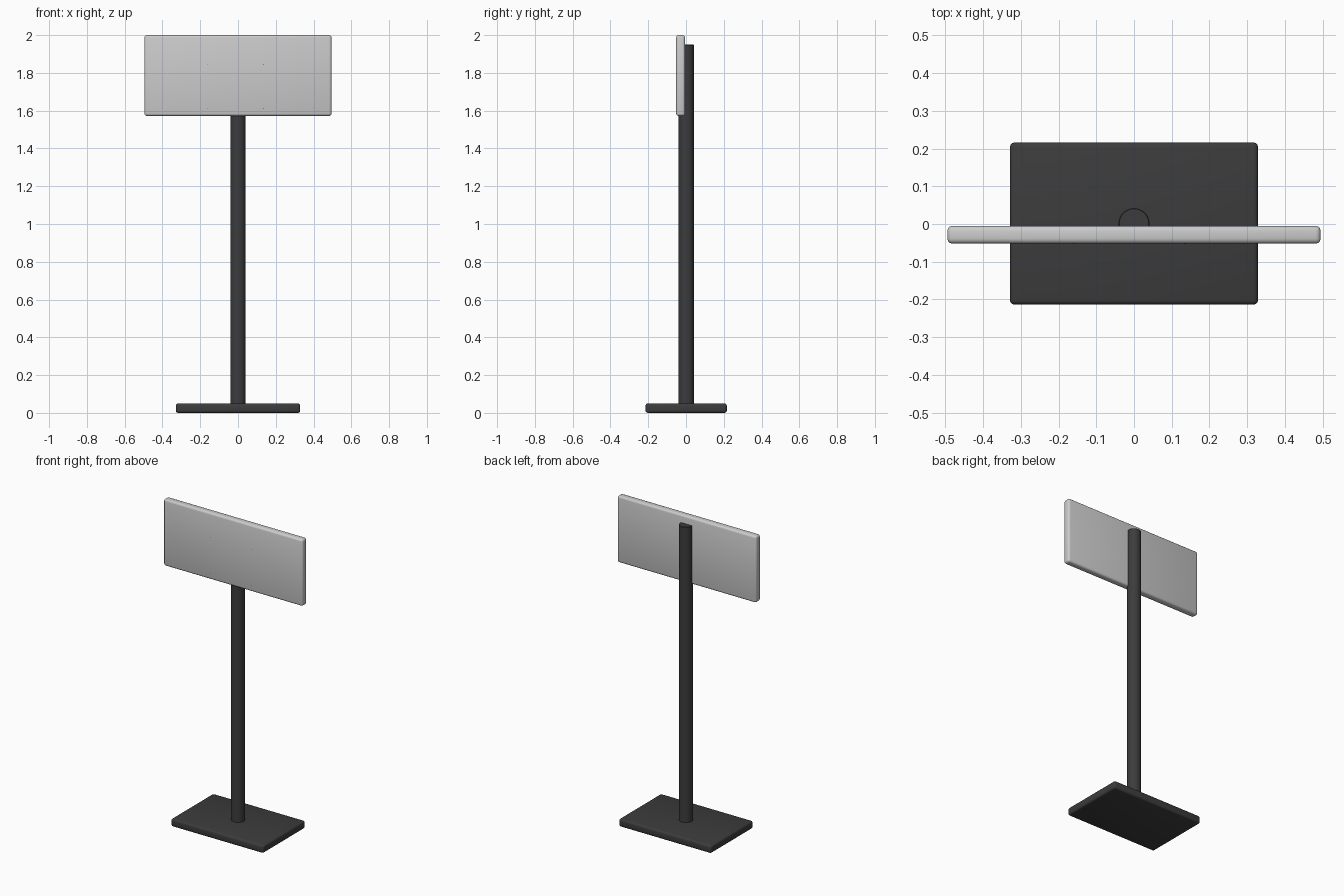
import bpy, math

if "Cube" in bpy.data.objects:
    bpy.data.objects.remove(bpy.data.objects["Cube"])


def material(name, rgb):
    m = bpy.data.materials.new(name)
    m.diffuse_color = (*rgb, 1)
    m.use_nodes = True
    m.node_tree.nodes["Principled BSDF"].inputs["Base Color"].default_value = m.diffuse_color
    return m


DARK = material("charcoal metal", (0.045, 0.045, 0.045))
LIGHT = material("light grey", (0.6, 0.6, 0.6))


def finish(ob, name, mat, bevel=0.0, segments=3):
    ob.name = name
    ob.data.materials.append(mat)
    if bevel:
        mod = ob.modifiers.new("rounded edges", 'BEVEL')
        mod.width = bevel
        mod.segments = segments
        mod.limit_method = 'ANGLE'
        bpy.ops.object.modifier_apply(modifier=mod.name)
    bpy.ops.object.shade_smooth_by_angle(angle=math.radians(35))
    return ob


def box(name, lo, hi, mat, bevel=0.0):
    bpy.ops.mesh.primitive_cube_add(size=1, location=[(a + b) / 2 for a, b in zip(lo, hi)])
    ob = bpy.context.object
    ob.scale = [b - a for a, b in zip(lo, hi)]
    bpy.ops.object.transform_apply(location=False, rotation=False, scale=True)
    return finish(ob, name, mat, bevel)


# Floor plate
box("base_plate", (-0.329, -0.214, 0), (0.329, 0.216, 0.05), DARK, 0.012)

# Round upright, running up behind the sign
bpy.ops.mesh.primitive_cylinder_add(vertices=48, radius=0.041, depth=1.92, location=(0, 0.001, 0.99))
finish(bpy.context.object, "pole", DARK, 0.002, 1)

# Sign board
box("sign_panel", (-0.495, -0.052, 1.572), (0.495, -0.005, 2.0), LIGHT, 0.013)

# Tiny fixing points on the sign face
for i, (x, z) in enumerate([(x, z) for x in (-0.16, 0.135) for z in (1.61, 1.843)]):
    box(f"fixing_point_{i + 1}", (x - 0.002, -0.0525, z - 0.002), (x + 0.002, -0.050, z + 0.002), DARK)
